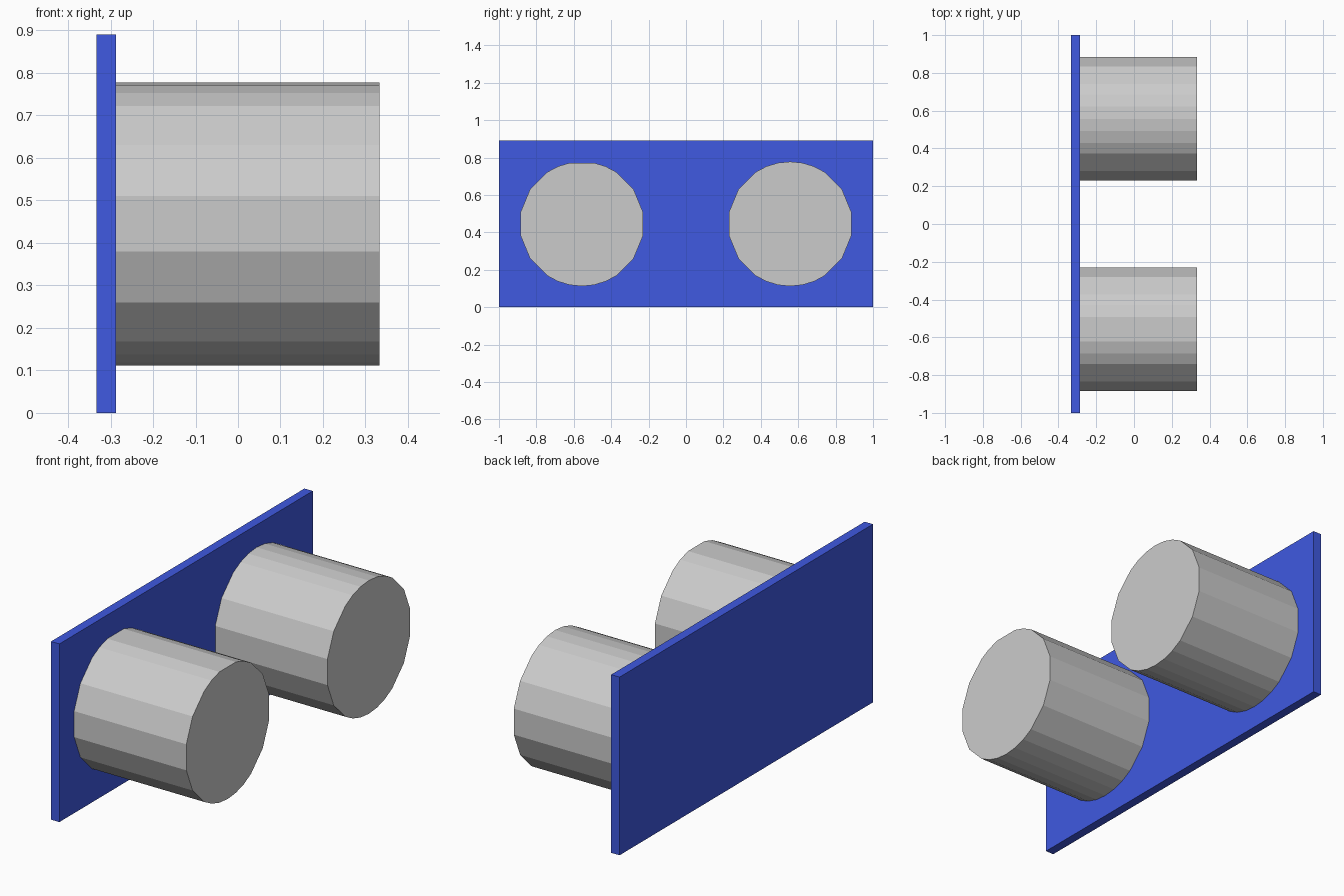
import bpy, bmesh
from math import cos, sin, radians

if "Cube" in bpy.data.objects:
    bpy.data.objects.remove(bpy.data.objects["Cube"])

Z_MID, RADIUS = 0.445, 0.333
X_BACK, X_PLATE, X_FRONT = -0.333, -0.287, 0.333


def make_object(name, bm):
    bmesh.ops.recalc_face_normals(bm, faces=bm.faces)
    mesh = bpy.data.meshes.new(name)
    bm.to_mesh(mesh)
    bm.free()
    obj = bpy.data.objects.new(name, mesh)
    bpy.context.collection.objects.link(obj)
    return obj


def drum(name, y, extra):
    # 16-sided cylinder along x, with extra facets at top and bottom
    angles = sorted([11.25 + 22.5 * i for i in range(16)] + extra)
    bm = bmesh.new()
    ring = [bm.verts.new((X_PLATE, y + RADIUS * cos(radians(a)),
                          Z_MID + RADIUS * sin(radians(a)))) for a in angles]
    base = bm.faces.new(ring)
    ext = bmesh.ops.extrude_face_region(bm, geom=[base], use_keep_orig=True)
    moved = [g for g in ext["geom"] if isinstance(g, bmesh.types.BMVert)]
    bmesh.ops.translate(bm, verts=moved, vec=(X_FRONT - X_PLATE, 0, 0))
    return make_object(name, bm)


# Blue backing plate
bm = bmesh.new()
bmesh.ops.create_cube(bm, size=1)
bmesh.ops.scale(bm, verts=bm.verts, vec=(X_PLATE - X_BACK, 2, 0.89))
bmesh.ops.translate(bm, verts=bm.verts, vec=((X_PLATE + X_BACK) / 2, 0, Z_MID))
plate = make_object("back_plate", bm)
blue = bpy.data.materials.new("blue")
blue.diffuse_color = (0.05, 0.1, 0.75, 1)
blue.use_nodes = True
blue.node_tree.nodes["Principled BSDF"].inputs["Base Color"].default_value = blue.diffuse_color
plate.data.materials.append(blue)

# Two grey drums
drum("left_drum", -0.557, [67.5, 112.5, 247.5, 270, 292.5])
drum("right_drum", 0.557, [67.5, 90, 112.5, 247.5, 270, 292.5])
